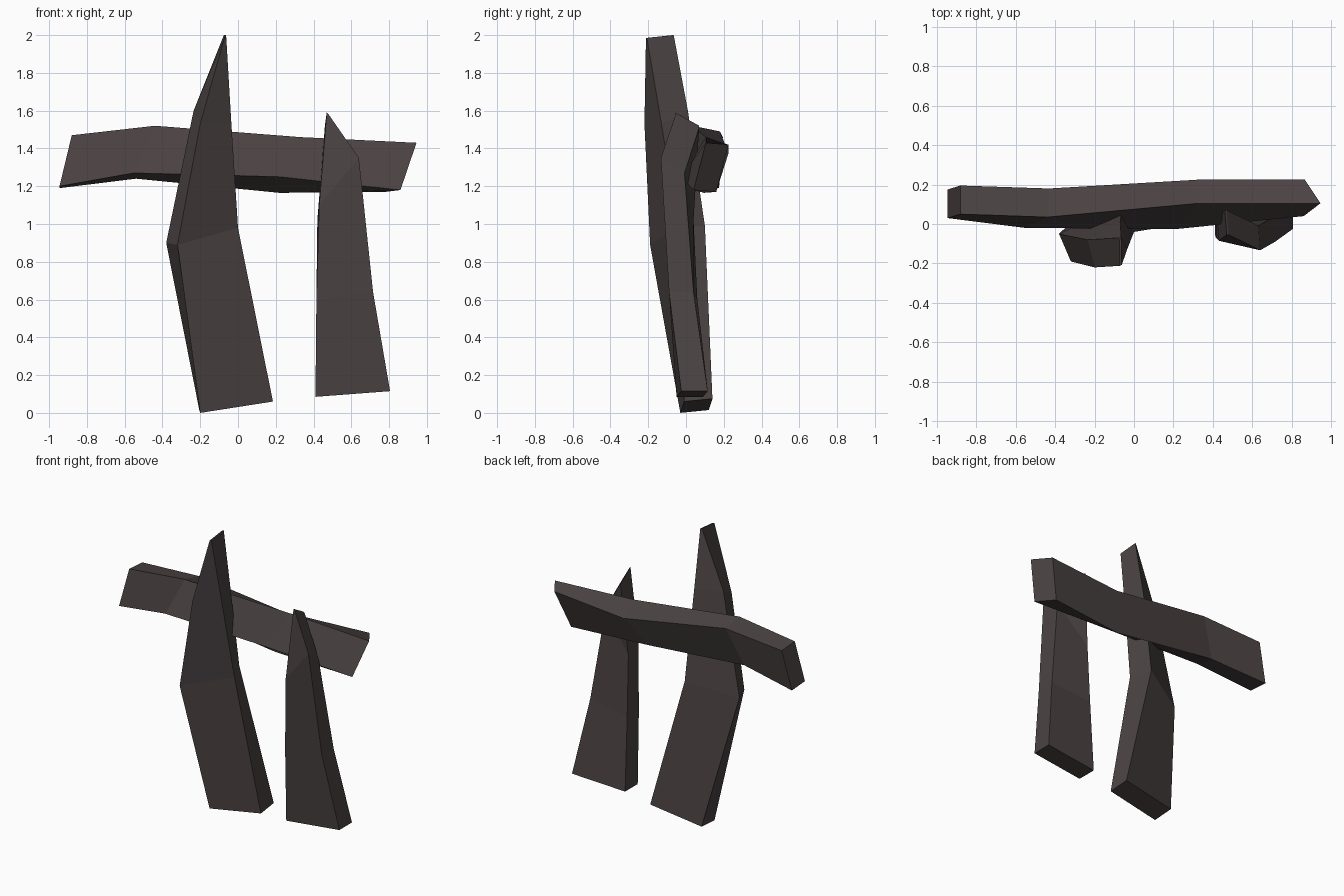
import bpy, bmesh
from mathutils import Vector

mat = bpy.data.materials.new("dark_stained_wood")
mat.diffuse_color = (0.07, 0.055, 0.056, 1)


def plank(name, sections):
    """Loft four-sided sections; each is a corner plus its two neighbours."""
    bm = bmesh.new()
    rings = []
    for a, b, c in sections:
        a, b, c = Vector(a), Vector(b), Vector(c)
        rings.append([bm.verts.new(p) for p in (a, b, b + c - a, c)])
    for lo, hi in zip(rings, rings[1:]):
        for i in range(4):
            j = (i + 1) % 4
            bm.faces.new((lo[i], lo[j], hi[j], hi[i]))
    bm.faces.new(rings[0][::-1])
    bm.faces.new(rings[-1])
    bmesh.ops.recalc_face_normals(bm, faces=bm.faces)
    me = bpy.data.meshes.new(name)
    bm.to_mesh(me)
    bm.free()
    me.materials.append(mat)
    ob = bpy.data.objects.new(name, me)
    bpy.context.collection.objects.link(ob)
    return ob


# Tall post: front-left, front-right, back-left corners from bottom to tip
plank("tall_post", [
    ((-0.20, -0.03, 0.00), (0.185, -0.01, 0.06), (-0.205, 0.12, 0.015)),
    ((-0.32, -0.19, 0.89), (0.00, -0.04, 0.98), (-0.38, -0.05, 0.90)),
    ((-0.20, -0.22, 1.53), (-0.035, -0.13, 1.53), (-0.235, -0.08, 1.60)),
    ((-0.072, -0.212, 1.985), (-0.062, -0.207, 1.985), (-0.075, -0.07, 2.00)),
])

# Short post: same corner order
plank("short_post", [
    ((0.41, -0.05, 0.085), (0.805, -0.025, 0.115), (0.41, 0.09, 0.085)),
    ((0.415, -0.07, 0.60), (0.715, -0.09, 0.64), (0.415, 0.06, 0.60)),
    ((0.43, -0.085, 1.10), (0.64, -0.133, 1.35), (0.42, 0.04, 1.02)),
    ((0.47, -0.055, 1.59), (0.48, -0.055, 1.58), (0.46, 0.07, 1.52)),
])

# Crossbeam: front-bottom, front-top, back-bottom corners from left to right
plank("crossbeam", [
    ((-0.945, 0.03, 1.20), (-0.88, 0.05, 1.47), (-0.945, 0.175, 1.19)),
    ((-0.55, -0.02, 1.27), (-0.44, 0.035, 1.52), (-0.54, 0.125, 1.24)),
    ((0.22, -0.025, 1.25), (0.33, 0.105, 1.46), (0.22, 0.095, 1.165)),
    ((0.86, 0.04, 1.18), (0.945, 0.105, 1.43), (0.78, 0.16, 1.17)),
])
